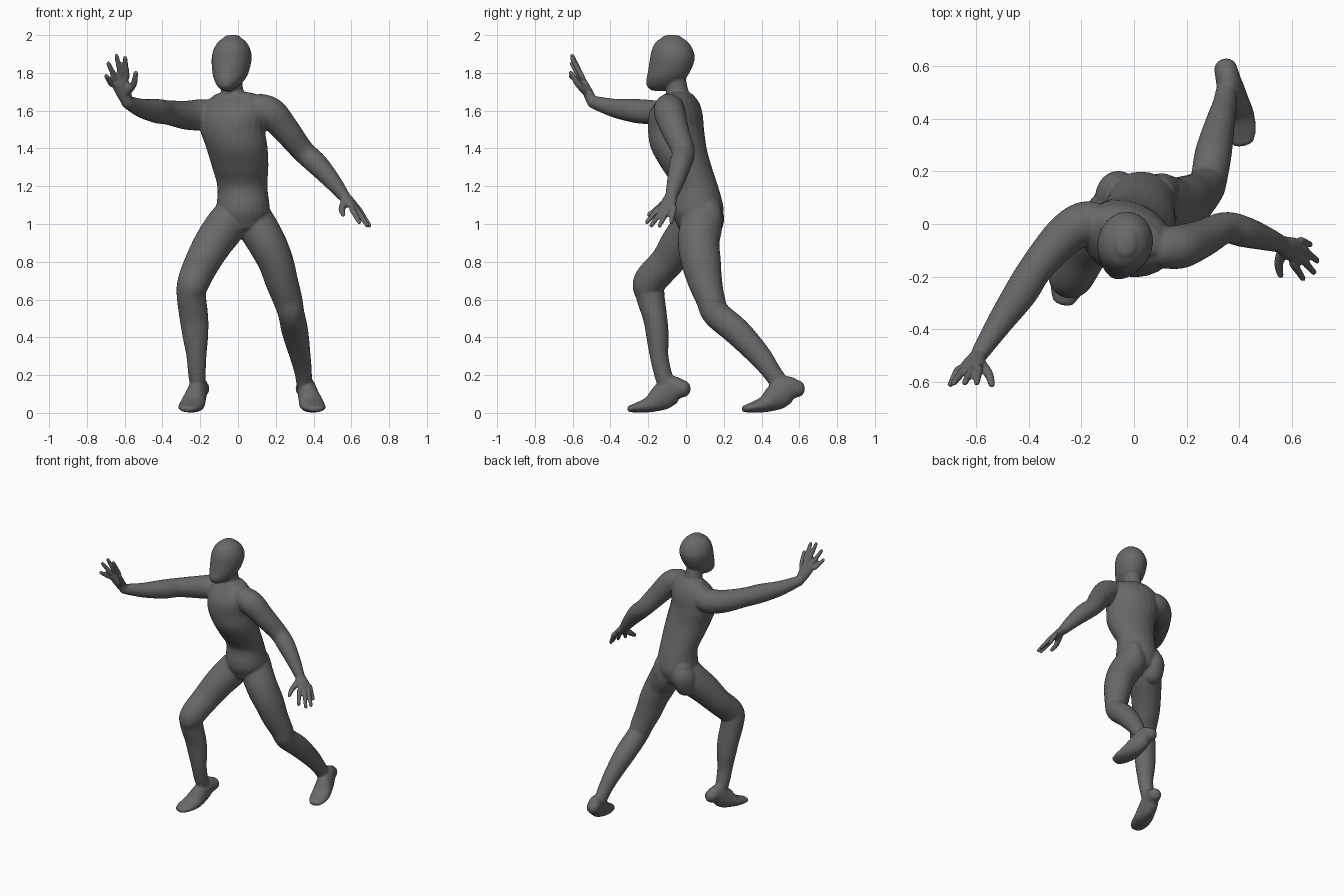
import bpy, bmesh, math
from mathutils import Vector

bm = bmesh.new()
X, Z = Vector((1, 0, 0)), Vector((0, 0, 1))
SIDES, SUB = 24, 5


def spline(pts):
    """Smooth stations (x, y, z, half width, half depth, yaw) with Catmull-Rom."""
    pts = [tuple(p) + (0,) * (6 - len(p)) if len(p) > 4 else tuple(p) + (p[3], 0) for p in pts]
    out, n = [], len(pts)
    for i in range(n - 1):
        p0, p1, p2, p3 = (pts[max(0, min(n - 1, i + k))] for k in (-1, 0, 1, 2))
        for s in range(SUB):
            t = s / SUB
            out.append([0.5 * (2 * b + (c - a) * t + (2 * a - 5 * b + 4 * c - d) * t * t
                        + (3 * b - a - 3 * c + d) * t ** 3)
                        for a, b, c, d in zip(p0, p1, p2, p3)])
    out.append(list(pts[-1]))
    return out


def tube(pts, ref=X, flat=False, cap=1.0):
    """Closed elliptical loft through the stations, with rounded ends."""
    st = spline(pts)
    pos = [Vector(s[:3]) for s in st]
    rings = []

    def ring(c, t, s, k):
        u = (ref - t * ref.dot(t)).normalized()
        v = t.cross(u)
        y = math.radians(s[5])
        u, v = u * math.cos(y) + v * math.sin(y), v * math.cos(y) - u * math.sin(y)
        rings.append([bm.verts.new(c + (u * math.cos(a) * s[3] + v * math.sin(a) * s[4]) * k)
                      for a in (2 * math.pi * i / SIDES for i in range(SIDES))])

    for i, s in enumerate(st):
        t = Z if flat else (pos[min(i + 1, len(st) - 1)] - pos[max(i - 1, 0)]).normalized()
        h = min(s[3], s[4]) * cap
        if i == 0:
            for a in (80, 60, 40, 20):
                ring(pos[i] - t * h * math.sin(math.radians(a)), t, s, math.cos(math.radians(a)))
        ring(pos[i], t, s, 1)
        if i == len(st) - 1:
            for a in (20, 40, 60, 80):
                ring(pos[i] + t * h * math.sin(math.radians(a)), t, s, math.cos(math.radians(a)))
    for r, q in zip(rings, rings[1:]):
        for i in range(SIDES):
            j = (i + 1) % SIDES
            bm.faces.new((r[i], r[j], q[j], q[i]))
    bm.faces.new(rings[0][::-1])
    bm.faces.new(rings[-1])


def hand(wrist, knuckles, tips, thumb):
    """Palm, four fingers (index to little) and a thumb."""
    w = Vector(wrist)
    kn = [Vector(k) for k in knuckles]
    mid = sum(kn, Vector()) / 4
    side = (kn[3] - kn[0]).normalized()
    end = w.lerp(mid, .88)
    tube([(*w, .033, .029), (*w.lerp(mid, .5), .044, .025), (*end, .047, .019)], side, cap=.6)
    for k, tip in zip(kn, tips):
        e = Vector(tip)
        tube([(*end.lerp(k, .4), .014), (*k, .0155), (*k.lerp(e, .5), .0145), (*e, .012)], side)
    tube([(*thumb[0], .024), (*thumb[1], .018), (*thumb[2], .013)], side)


def foot(x0, y0, slope):
    """Foot resting on the ball with the heel lifted, heel at y0."""
    tube([(x0 - slope * d, y0 - d, z, a, b) for d, z, a, b in (
        (.035, .128, .044, .045), (.09, .125, .049, .072), (.15, .082, .057, .07),
        (.21, .046, .066, .044), (.275, .029, .06, .027), (.312, .022, .043, .019))], cap=.9)


# torso, turned at the chest
tube([(.022, .065, .99, .12, .11, 0), (.025, .062, 1.05, .142, .134, 0),
      (.027, .06, 1.1, .14, .137, 0), (.023, .05, 1.2, .133, .12, -6),
      (.012, .003, 1.3, .15, .133, -14), (-.005, -.038, 1.4, .165, .145, -22),
      (-.028, -.053, 1.5, .177, .143, -23), (-.022, -.054, 1.58, .182, .134, -23),
      (-.015, -.046, 1.64, .17, .105, -23), (-.01, -.04, 1.675, .13, .075, -23)],
     flat=True, cap=.35)

# buttocks
tube([(-.05, .1, 1.08, .07, .085), (-.06, .105, 1.03, .085, .098), (-.07, .085, .97, .08, .095)])
tube([(.1, .1, 1.08, .065, .085), (.105, .1, 1.02, .08, .094), (.11, .085, .95, .08, .095)])

# neck and head
tube([(-.02, -.035, 1.64, .085, .075), (-.03, -.045, 1.70, .06, .06),
      (-.032, -.06, 1.77, .056, .058)], flat=True, cap=.3)
tube([(-.058, -.14, 1.713, .032, .052, -15), (-.053, -.128, 1.73, .055, .08, -15),
      (-.046, -.112, 1.76, .077, .1, -15), (-.04, -.092, 1.80, .094, .112, -15),
      (-.034, -.073, 1.87, .105, .12, -15), (-.032, -.072, 1.92, .098, .111, -15),
      (-.031, -.074, 1.962, .075, .087, -15), (-.03, -.075, 1.989, .042, .05, -15)],
     flat=True, cap=.3)

# raised right arm and hand
tube([(-.12, 0, 1.575, .075), (-.19, .002, 1.578, .083), (-.27, -.05, 1.576, .077),
      (-.37, -.165, 1.59, .065), (-.43, -.26, 1.598, .064), (-.51, -.375, 1.613, .050),
      (-.585, -.49, 1.645, .034)], Z)
hand((-.59, -.5, 1.655),
     [(-.589, -.55, 1.777), (-.619, -.555, 1.784), (-.648, -.556, 1.767), (-.667, -.553, 1.738)],
     [(-.598, -.604, 1.88), (-.643, -.603, 1.89), (-.686, -.605, 1.85), (-.698, -.61, 1.783)],
     [(-.59, -.525, 1.70), (-.553, -.57, 1.74), (-.541, -.61, 1.80)])

# lowered left arm and hand
tube([(.12, -.09, 1.61, .08), (.18, -.085, 1.582, .083), (.26, -.055, 1.49, .072),
      (.345, -.015, 1.385, .061), (.42, -.03, 1.315, .059), (.50, -.055, 1.225, .046),
      (.555, -.075, 1.155, .034)], Z)
hand((.56, -.077, 1.15),
     [(.604, -.147, 1.08), (.628, -.122, 1.076), (.638, -.092, 1.079), (.632, -.064, 1.088)],
     [(.642, -.207, 1.01), (.684, -.184, .993), (.696, -.14, .992), (.67, -.078, 1.01)],
     [(.568, -.1, 1.12), (.55, -.15, 1.08), (.557, -.195, 1.05)])

# bent right leg in front
tube([(-.01, .07, 1.09, .085, .1), (-.06, .045, 1.0, .106, .112), (-.13, -.03, .9, .102, .103),
      (-.187, -.1, .8, .094, .09), (-.235, -.192, .695, .085, .087), (-.247, -.19, .625, .078, .077),
      (-.233, -.163, .5, .076, .064), (-.225, -.15, .4, .067, .059),
      (-.22, -.142, .3, .053, .049), (-.217, -.12, .2, .046, .047), (-.212, -.095, .14, .04, .05)])
foot(-.185, .02, .27)

# trailing left leg
tube([(.07, .075, 1.09, .085, .1), (.097, .08, 1.0, .104, .112), (.153, .067, .9, .102, .11),
      (.2, .08, .8, .094, .105), (.23, .1, .7, .087, .092), (.263, .13, .6, .078, .077),
      (.282, .16, .525, .07, .074), (.302, .27, .43, .07, .073), (.328, .385, .308, .056, .062),
      (.345, .455, .215, .046, .05), (.35, .5, .15, .04, .05)])
foot(.34, .625, -.24)

# fuse the parts into one smooth skin
bmesh.ops.recalc_face_normals(bm, faces=bm.faces)
mesh = bpy.data.meshes.new("figure")
bm.to_mesh(mesh)
bm.free()
body = bpy.data.objects.new("figure", mesh)
bpy.context.collection.objects.link(body)
grey = bpy.data.materials.new("dark grey")
grey.diffuse_color = (.14, .14, .14, 1)
mesh.materials.append(grey)
skin = body.modifiers.new("skin", "REMESH")
skin.mode = "VOXEL"
skin.voxel_size = .0065
skin.use_smooth_shade = True
soft = body.modifiers.new("soften", "SMOOTH")
soft.factor = .5
soft.iterations = 6
